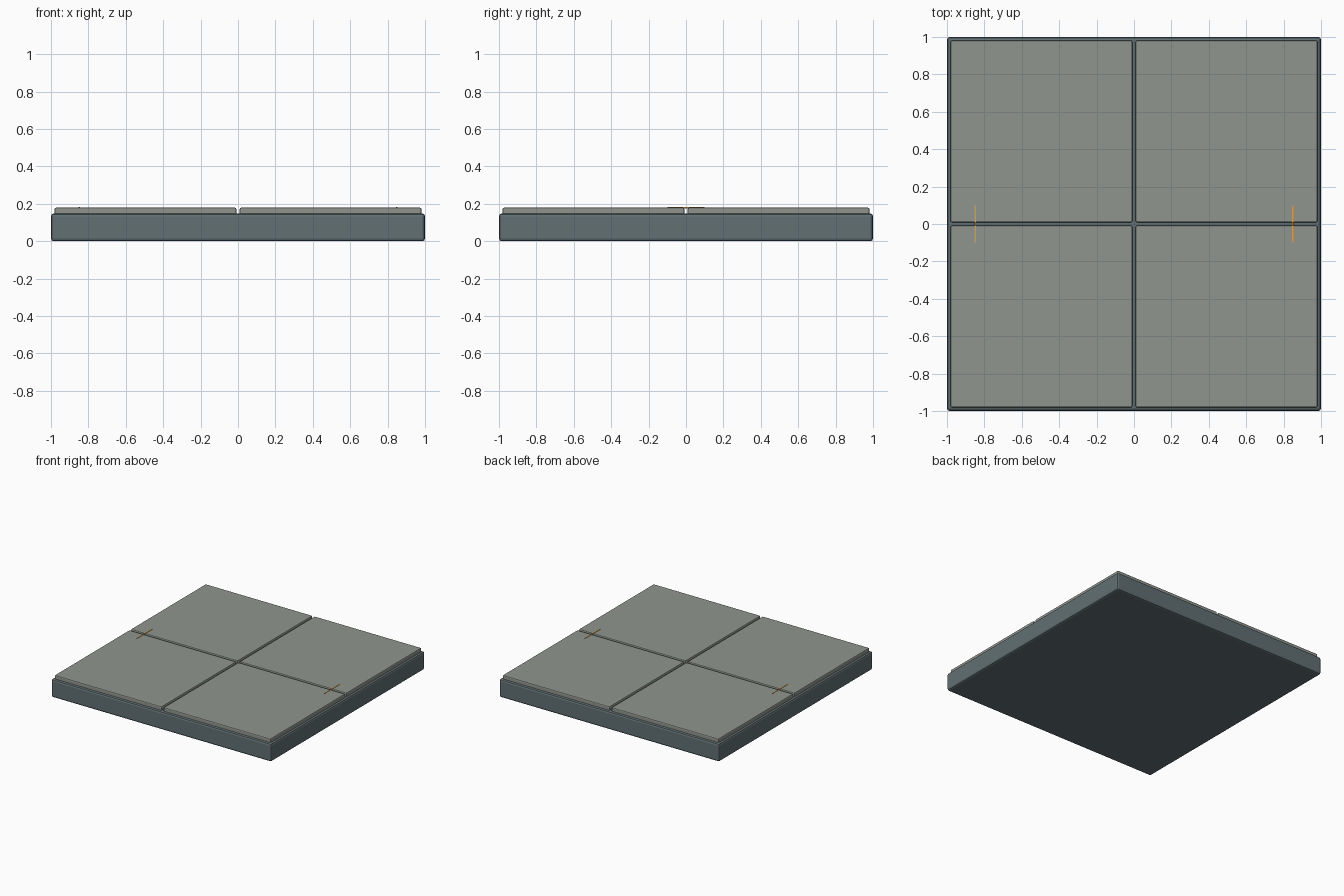
import bpy

if "Cube" in bpy.data.objects:
    bpy.data.objects.remove(bpy.data.objects["Cube"])


def material(name, color):
    m = bpy.data.materials.new(name)
    m.diffuse_color = (*color, 1)
    m.use_nodes = True
    m.node_tree.nodes["Principled BSDF"].inputs["Base Color"].default_value = m.diffuse_color
    return m


def box(name, lo, hi, mat, bevel=0.0, segments=2):
    bpy.ops.mesh.primitive_cube_add(size=1, location=[(a + b) / 2 for a, b in zip(lo, hi)])
    o = bpy.context.object
    o.name = name
    o.scale = [b - a for a, b in zip(lo, hi)]
    bpy.ops.object.transform_apply(location=False, rotation=False, scale=True)
    o.data.materials.append(mat)
    if bevel:
        mod = o.modifiers.new("Bevel", 'BEVEL')
        mod.width = bevel
        mod.segments = segments
    return o


slate = material("slate", (0.12, 0.16, 0.17))
stone = material("stone", (0.28, 0.30, 0.27))
orange = material("orange", (0.70, 0.36, 0.08))

# Base slab
box("base_slab", (-1, -1, 0), (1, 1, 0.148), slate, 0.015)

# Four raised floor panels separated by a narrow cross-shaped seam
a, b = 0.009, 0.981
for sx in (-1, 1):
    for sy in (-1, 1):
        xs, ys = sorted((sx * a, sx * b)), sorted((sy * a, sy * b))
        box("floor_panel", (xs[0], ys[0], 0.138), (xs[1], ys[1], 0.179), stone, 0.008)

# Thin marker strips straddling the seam near the left and right edges
for sx in (-1, 1):
    x = sx * 0.85
    box("marker_strip", (x - 0.004, -0.1, 0.175), (x + 0.004, 0.1, 0.182), orange)
